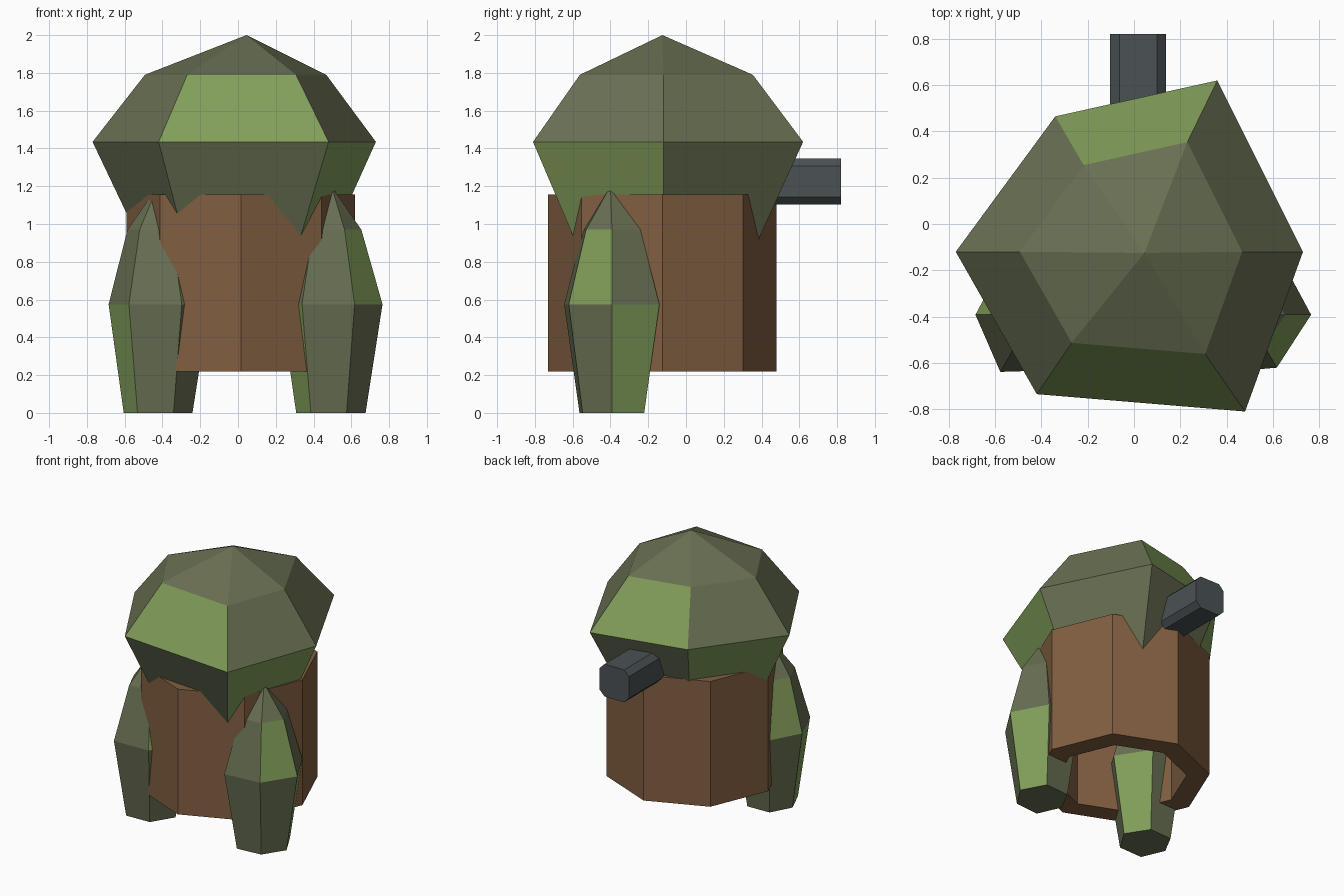
import bpy, bmesh
from math import cos, sin, radians

if "Cube" in bpy.data.objects:
    bpy.data.objects.remove(bpy.data.objects["Cube"])


def material(name, rgb):
    mat = bpy.data.materials.new(name)
    mat.diffuse_color = (*rgb, 1)
    mat.use_nodes = True
    mat.node_tree.nodes["Principled BSDF"].inputs["Base Color"].default_value = mat.diffuse_color
    return mat


LEAF = material("leaf", (0.14, 0.16, 0.085))
LEAF_BRIGHT = material("leaf_bright", (0.22, 0.34, 0.10))
BARK = material("bark", (0.22, 0.114, 0.053))
METAL = material("metal", (0.07, 0.084, 0.09))


def finish(name, bm, mats):
    bmesh.ops.recalc_face_normals(bm, faces=bm.faces)
    mesh = bpy.data.meshes.new(name)
    bm.to_mesh(mesh)
    bm.free()
    for m in mats:
        mesh.materials.append(m)
    obj = bpy.data.objects.new(name, mesh)
    bpy.context.collection.objects.link(obj)
    return obj


def polar(radii):
    n = len(radii)
    return [(r * cos(radians(360 * i / n)), r * sin(radians(360 * i / n)))
            for i, r in enumerate(radii)]


def bridge(bm, a, b):
    n = len(a)
    return [bm.faces.new((a[j], a[(j + 1) % n], b[(j + 1) % n], b[j])) for j in range(n)]


def spindle(name, centre, outline, levels, apex, bright):
    """Scaled outline rings from bottom to top, capped below, pointed above.
    Every third panel of each band is bright, stepping round by band."""
    bm = bmesh.new()
    cx, cy = centre
    rings = [[bm.verts.new((cx + x * s, cy + y * s, z)) for x, y in outline]
             for z, s in levels]
    for band, first in enumerate(bright):
        for j, face in enumerate(bridge(bm, rings[band], rings[band + 1])):
            face.material_index = int(j % 3 == first)
    bm.faces.new(rings[0])
    top, tip = rings[-1], bm.verts.new(apex)
    for j in range(len(top)):
        bm.faces.new((top[j], top[(j + 1) % len(top)], tip))
    return finish(name, bm, (LEAF, LEAF_BRIGHT))


# Leafy crown, tapering down into the trunk
crown = [(0.73, 0), (0.36, 0.74), (-0.34, 0.585),
         (-0.77, 0), (-0.42, -0.615), (0.48, -0.69)]
spindle("crown", (0, -0.12), crown,
        [(0.86, 0.645), (1.435, 1), (1.79, 0.64)], (0.045, -0.125, 2), (2, 1))

# Two front bushes
for name, x, radii in (("left_bush", -0.435, (0.285, 0.27, 0.26, 0.25, 0.285, 0.275)),
                       ("right_bush", 0.485, (0.28, 0.29, 0.27, 0.26, 0.292, 0.264))):
    spindle(name, (x, -0.392), polar(radii),
            [(0, 0.68), (0.575, 1), (0.97, 0.6)], (x + 0.01, -0.4, 1.2), (0, 2))

# Hollow eight-sided trunk
bm = bmesh.new()
loops = [[bm.verts.new((0.015 + x, -0.125 + y, z)) for x, y in polar([r] * 8)]
         for r, z in ((0.605, 0.22), (0.605, 1.155), (0.45, 1.155), (0.45, 0.22))]
for i in range(4):
    bridge(bm, loops[i], loops[(i + 1) % 4])
finish("trunk", bm, (BARK,))

# Chamfered pipe out of the back
bm = bmesh.new()
h, c = 0.121, 0.081
section = [(h, c), (c, h), (-c, h), (-h, c), (-h, -c), (-c, -h), (c, -h), (h, -c)]
ends = [[bm.verts.new((0.018 + x, y, 1.225 + z)) for x, z in section] for y in (0.25, 0.82)]
bridge(bm, *ends)
for end in ends:
    bm.faces.new(end)
finish("pipe", bm, (METAL,))
